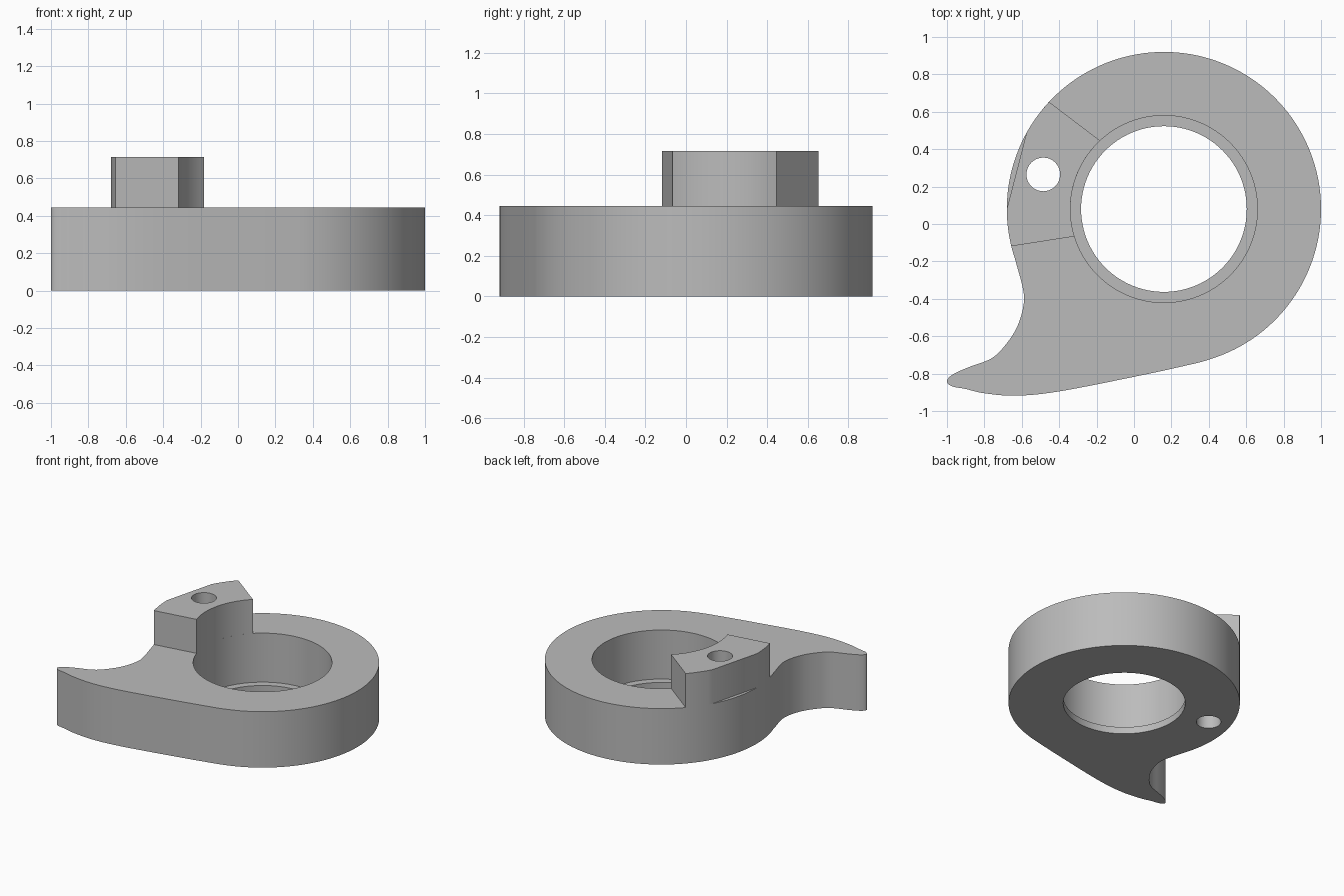
import bpy, bmesh, math
from mathutils import Vector

cube = bpy.data.objects.get("Cube")
if cube:
    bpy.data.objects.remove(cube, do_unlink=True)

CENTRE = Vector((0.16, 0.08))
OUTER, BORE, LIP = 0.84, 0.5, 0.443
BODY_TOP, BOSS_TOP, LIP_TOP = 0.445, 0.715, 0.055
PIN = Vector((-0.485, 0.265))

metal = bpy.data.materials.new("plain grey")
metal.use_nodes = True
grey = (0.5, 0.5, 0.5, 1)
metal.diffuse_color = grey
metal.node_tree.nodes["Principled BSDF"].inputs["Base Color"].default_value = grey


def arc(radius, start, end, steps, centre=CENTRE):
    """Points on an arc, angles in degrees."""
    angles = [math.radians(start + (end - start) * i / steps) for i in range(steps + 1)]
    return [centre + radius * Vector((math.cos(a), math.sin(a))) for a in angles]


def smooth_path(points, steps=6):
    """Catmull-Rom curve through the inner points; the first and last only guide it."""
    path = []
    for a, b, c, d in zip(points, points[1:], points[2:], points[3:]):
        for i in range(steps):
            t = i / steps
            path.append(0.5 * (2 * b + (c - a) * t + (2 * a - 5 * b + 4 * c - d) * t ** 2
                               + (3 * b - a - 3 * c + d) * t ** 3))
    return path


def prism(name, outline, bottom, top):
    """Extrude a flat outline between two heights."""
    bm = bmesh.new()
    face = bm.faces.new([bm.verts.new((p.x, p.y, bottom)) for p in outline])
    extruded = bmesh.ops.extrude_face_region(bm, geom=[face], use_keep_orig=True)["geom"]
    moved = [v for v in extruded if isinstance(v, bmesh.types.BMVert)]
    bmesh.ops.translate(bm, verts=moved, vec=(0, 0, top - bottom))
    bmesh.ops.recalc_face_normals(bm, faces=bm.faces)
    mesh = bpy.data.meshes.new(name)
    bm.to_mesh(mesh)
    bm.free()
    mesh.materials.append(metal)
    obj = bpy.data.objects.new(name, mesh)
    bpy.context.collection.objects.link(obj)
    return obj


def cut_hole(target, centre, radius, bottom, sides):
    """Cut a round hole from a given height upwards."""
    cutter = prism("hole_cutter", arc(radius, 0, 360, sides, centre)[:-1], bottom, 1)
    cutter.hide_render = True
    bpy.context.view_layer.objects.active = target
    mod = target.modifiers.new("hole", 'BOOLEAN')
    mod.operation, mod.solver, mod.object = 'DIFFERENCE', 'EXACT', cutter
    bpy.ops.object.modifier_apply(modifier=mod.name)
    bpy.data.objects.remove(cutter, do_unlink=True)


# Round body with a hooked tail
rim = arc(OUTER, -73, 199, 110)
hook_inside = [(-0.595, -0.34), (-0.59, -0.43), (-0.625, -0.55), (-0.69, -0.65), (-0.765, -0.72)]
hook_tip = [(-0.89, -0.768), (-0.97, -0.805), (-1, -0.84), (-0.975, -0.867)]
hook_outside = [(-0.9, -0.882), (-0.8, -0.905), (-0.63, -0.918), (-0.4, -0.895),
                (0, -0.817), (0.25, -0.763)]
tail = [Vector(p) for p in hook_inside + hook_tip + hook_outside]
tail_curve = smooth_path([rim[-6], rim[-1]] + tail + [rim[0], rim[5]])
body = prism("hooked_body", rim[:-1] + tail_curve, 0, BODY_TOP)
cut_hole(body, CENTRE, BORE, LIP_TOP, 96)
cut_hole(body, CENTRE, LIP, -1, 96)
cut_hole(body, PIN, 0.09, -1, 40)

# Raised boss following the rim, with one flat on its outer side
boss_outline = (arc(OUTER, 137, 151, 6) + arc(OUTER, 180, 193.7, 6)
                + arc(BORE, 197, 133, 24))
boss = prism("raised_boss", boss_outline, BODY_TOP, BOSS_TOP)
cut_hole(boss, PIN, 0.09, -1, 40)

# Smooth curved walls, keep sharp edges
for obj in (body, boss):
    bpy.ops.object.select_all(action='DESELECT')
    obj.select_set(True)
    bpy.context.view_layer.objects.active = obj
    bpy.ops.object.shade_smooth_by_angle(angle=math.radians(28))
